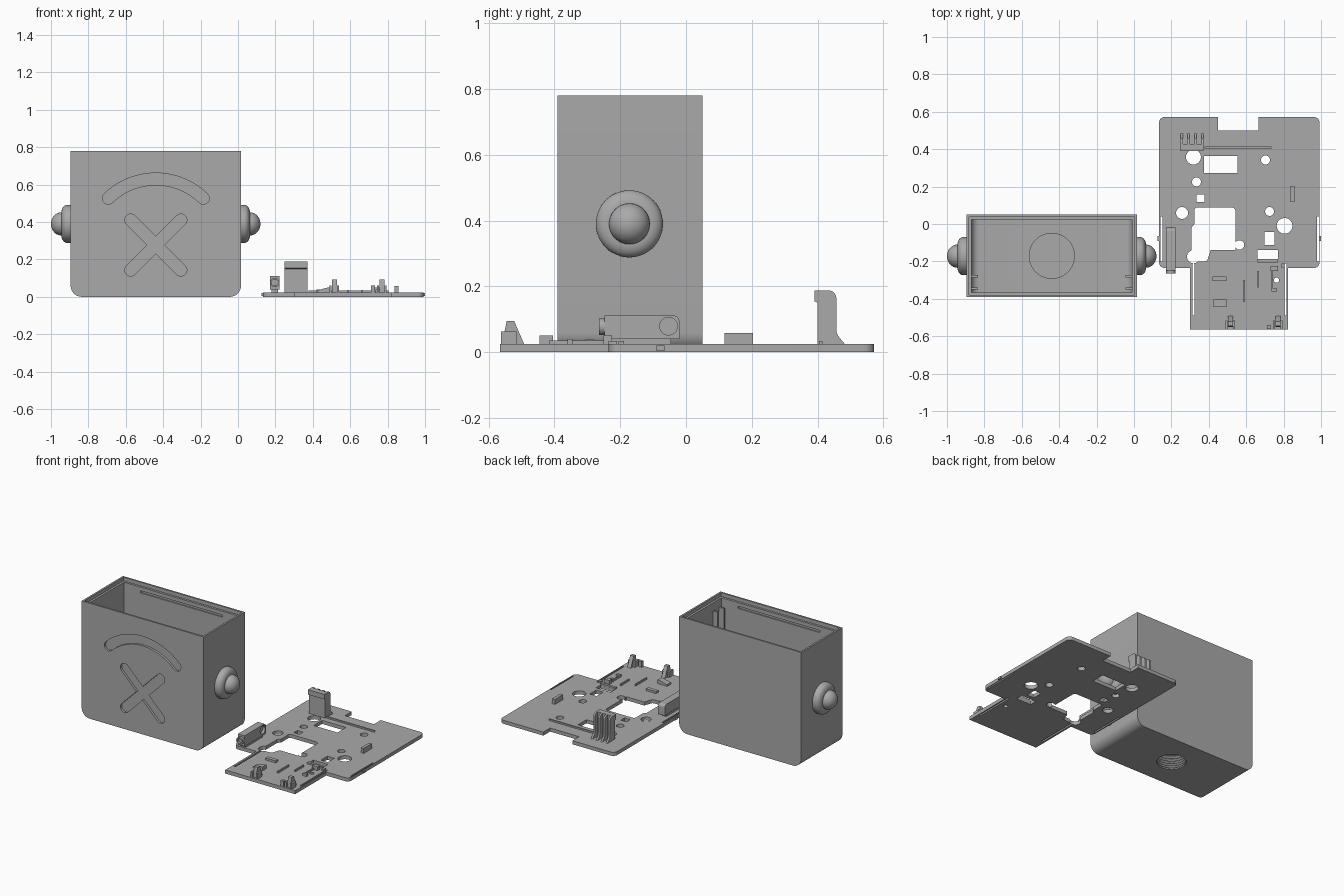
import bpy, bmesh, math
from mathutils import Vector, Matrix

old = bpy.data.objects.get("Cube")
if old:
    bpy.data.objects.remove(old, do_unlink=True)

grey = bpy.data.materials.new("plain grey")
grey.use_nodes = True
grey.diffuse_color = (0.4, 0.4, 0.4, 1)
grey.node_tree.nodes["Principled BSDF"].inputs["Base Color"].default_value = (0.4, 0.4, 0.4, 1)


def finish(name, bm):
    bmesh.ops.recalc_face_normals(bm, faces=bm.faces)
    me = bpy.data.meshes.new(name)
    bm.to_mesh(me)
    bm.free()
    me.materials.append(grey)
    ob = bpy.data.objects.new(name, me)
    bpy.context.collection.objects.link(ob)
    return ob


def prism(name, pts, lo, hi, axis="z"):
    """Extrude a 2D profile along an axis."""
    place = {"x": lambda u, v: (lo, u, v), "y": lambda u, v: (u, lo, v), "z": lambda u, v: (u, v, lo)}[axis]
    bm = bmesh.new()
    face = bm.faces.new([bm.verts.new(place(p[0], p[1])) for p in pts])
    grown = bmesh.ops.extrude_face_region(bm, geom=[face])["geom"]
    step = Vector([(hi - lo) * (axis == a) for a in "xyz"])
    bmesh.ops.translate(bm, verts=[g for g in grown if isinstance(g, bmesh.types.BMVert)], vec=step)
    return finish(name, bm)


def rect(x0, x1, y0, y1):
    return [(x0, y0), (x1, y0), (x1, y1), (x0, y1)]


def block(name, x0, x1, y0, y1, z0, z1):
    return prism(name, rect(x0, x1, y0, y1), z0, z1)


def circle(x, y, r, n=32):
    return [(x + r * math.cos(math.tau * i / n), y + r * math.sin(math.tau * i / n)) for i in range(n)]


def filleted(pts, n=8):
    """Round every corner that carries a radius as third value."""
    out = []
    for i, (x, y, *rad) in enumerate(pts):
        p = Vector((x, y))
        if not rad:
            out.append((x, y))
            continue
        r = rad[0]
        a = (Vector(pts[i - 1][:2]) - p).normalized()
        b = (Vector(pts[(i + 1) % len(pts)][:2]) - p).normalized()
        half = a.angle(b) / 2
        c = p + (a + b).normalized() * r / math.sin(half)
        s, e = (p + d * r / math.tan(half) - c for d in (a, b))
        out += [tuple(c + s.slerp(e, k / n).normalized() * r) for k in range(n + 1)]
    return out


def slot(path, r, n=10):
    """Outline of a round-ended band following a path."""
    path = [Vector(p) for p in path]
    out = []
    for line in (path, path[::-1]):
        for i, p in enumerate(line[:-1]):
            t = (line[i + 1] - line[max(i - 1, 0)]).normalized()
            out.append(p + Vector((t.y, -t.x)) * r)
        t = (line[-1] - line[-2]).normalized()
        side = Vector((t.y, -t.x))
        for k in range(n):
            a = math.pi * k / n
            out.append(line[-1] + (side * math.cos(a) + t * math.sin(a)) * r)
    return out


def lathe(name, profile, centre, turn=0.0):
    """Revolve (radius, height) points about z, then tip the axis about y."""
    bm = bmesh.new()
    vs = [bm.verts.new((r, 0, h)) for r, h in profile]
    es = [bm.edges.new(p) for p in zip(vs, vs[1:])]
    bmesh.ops.spin(bm, geom=vs + es, cent=(0, 0, 0), axis=(0, 0, 1), angle=math.tau, steps=48)
    bmesh.ops.remove_doubles(bm, verts=bm.verts, dist=1e-4)
    bm.transform(Matrix.Translation(centre) @ Matrix.Rotation(turn, 4, "Y"))
    return finish(name, bm)


def combine(target, tool, op="DIFFERENCE"):
    m = target.modifiers.new("combine", "BOOLEAN")
    m.object, m.operation, m.solver = tool, op, "EXACT"
    bpy.context.view_layer.objects.active = target
    bpy.ops.object.modifier_apply(modifier=m.name)
    bpy.data.objects.remove(tool, do_unlink=True)


# Housing: open box with rounded lower ends and a stepped rim
X0, X1, Y0, Y1, TOP = -0.895, 0.016, -0.391, 0.05, 0.78
MX, MY = (X0 + X1) / 2, (Y0 + Y1) / 2
housing = prism("housing", filleted([(X0, 0, 0.06), (X1, 0, 0.06), (X1, TOP), (X0, TOP)]), Y0, Y1, "y")
W = 0.026
combine(housing, prism("cavity", filleted([(X0 + W, W, 0.04), (X1 - W, W, 0.04), (X1 - W, 0.9), (X0 + W, 0.9)]),
                       Y0 + W, Y1 - W, "y"))
combine(housing, block("rim_step", X0 + 0.012, X1 - 0.012, Y0 + 0.012, Y1 - 0.012, TOP - 0.025, 0.9))
for y in (Y0 + W, Y1 - W):
    combine(housing, block("latch_groove", X0 + 0.15, X1 - 0.15, y - 0.008, y + 0.008, 0.715, 0.73))

# Threaded mounting socket in the floor
combine(housing, prism("boss", circle(MX, MY, 0.123, 48), 0.01, 0.12), "UNION")
teeth = [(0.1 - 0.012 * (i % 2), 0.008 * i) for i in range(1, 12)]
combine(housing, lathe("socket", [(0, -0.05), (0.1, -0.05)] + teeth + [(0, 0.088)], (MX, MY, 0)))

# Recessed front decoration: arch above a cross
arch = [(MX + 0.366 * math.cos(math.radians(a)), 0.264 + 0.366 * math.sin(math.radians(a)))
        for a in range(134, 45, -4)]
D = 0.134
cross = [[(MX - D, 0.277 - s * D), (MX + D, 0.277 + s * D)] for s in (1, -1)]
for path in [arch] + cross:
    combine(housing, prism("recess", slot(path, 0.032), Y0 - 0.05, Y0 + 0.015, "y"))

# Guide ribs inside both ends
for y in (-0.28, -0.345):
    for side, x in (("right", X0 + W), ("left", X1 - W)):
        s = 1 if side == "right" else -1
        a, b = sorted((x - s * 0.005, x + s * 0.035))
        block(side + "_guide_rib", a, b, y - 0.006, y + 0.006, 0.02, 0.7)

# Domed side knobs
collar = [(0.062 + 0.04 * math.cos(a), 0.018 + 0.031 * math.sin(a))
          for a in (math.pi / 2 * k / 8 for k in range(9))]
dome = [(0.062 * math.cos(a), 0.049 + 0.056 * math.sin(a)) for a in (math.pi / 2 * k / 10 for k in range(1, 11))]
knob = [(0, -0.005), (0.102, -0.005)] + collar + dome[:-1] + [(0, 0.105)]
lathe("left_knob", knob, (X1 - 0.001, -0.172, 0.39), math.pi / 2)
lathe("right_knob", knob, (X0, -0.172, 0.39), -math.pi / 2)

# Chassis plate with its openings
T = 0.024
plate = prism("chassis_plate", filleted([
    (0.134, -0.235, 0.03), (0.30, -0.235), (0.30, -0.565), (0.823, -0.565), (0.823, -0.235),
    (0.992, -0.235, 0.03), (0.992, 0.572, 0.03), (0.666, 0.572), (0.666, 0.5),
    (0.449, 0.5), (0.449, 0.572), (0.134, 0.572, 0.03)]), 0, T)
holes = [circle(*c) for c in (
    (0.318, 0.358, 0.04), (0.703, 0.342, 0.024), (0.334, 0.225, 0.024), (0.257, 0.059, 0.032),
    (0.725, 0.067, 0.024), (0.805, -0.01, 0.042), (0.762, -0.3, 0.014),
    (0.564, -0.112, 0.025), (0.318, -0.175, 0.035))]
holes += [rect(*r) for r in (
    (0.374, 0.553, 0.273, 0.364), (0.334, 0.377, 0.118, 0.158), (0.698, 0.75, -0.112, -0.043),
    (0.66, 0.77, -0.187, -0.139), (0.142, 0.152, -0.2, 0.04), (0.979, 0.988, -0.2, 0.04),
    (0.313, 0.324, -0.49, -0.21), (0.805, 0.816, -0.49, -0.21))]
holes.append(filleted([(0.307, -0.2), (0.39, -0.2, 0.02), (0.41, -0.14), (0.543, -0.14),
                       (0.543, 0.088, 0.02), (0.323, 0.088, 0.015), (0.323, 0), (0.307, -0.02)]))
for h in holes:
    combine(plate, prism("opening", h, -0.1, 0.1))
for side, x in (("right", 0.125), ("left", 0.99)):
    block(side + "_snap_nub", x, x + 0.01, -0.09, -0.065, 0.004, 0.02)

# Tall hooked clip, ribbed at the back
B = T - 0.004
prism("tall_clip", [(0.4, B), (0.428, B), (0.428, 0.188), (0.39, 0.188), (0.39, 0.155), (0.4, 0.15)],
      0.249, 0.372, "x")
rib = filleted([(0.42, B), (0.487, B), (0.457, 0.055, 0.04), (0.457, 0.188, 0.025), (0.42, 0.188)])
for i in range(4):
    x = 0.249 + i * 0.037
    prism("clip_rib", rib, x, x + 0.012, "x")

# Sensor holder with a bore in its front and side
holder = prism("sensor_holder", filleted([(-0.248, 0.04), (-0.02, 0.04), (-0.02, 0.112, 0.02), (-0.248, 0.112)]),
               0.172, 0.222, "x")
combine(holder, prism("side_bore", circle(-0.053, 0.079, 0.027), 0.205, 0.3, "x"))
prism("holder_nozzle", circle(0.197, 0.077, 0.025), -0.265, -0.24, "y")
combine(bpy.data.objects["holder_nozzle"], prism("nozzle_bore", circle(0.197, 0.077, 0.017), -0.3, -0.25, "y"))
block("holder_foot", 0.178, 0.215, -0.225, -0.045, B, 0.045)

# Snap hooks along the front edge
hook = [(-0.552, B), (-0.552, 0.06), (-0.545, 0.094), (-0.522, 0.094), (-0.49, B)]
for name, x in (("middle_hook", 0.502), ("side_hook", 0.757)):
    prism(name, hook, x, x + 0.026, "x")
    for dx in (-0.014, 0.026):
        block(name + "_cheek", x + dx, x + dx + 0.012, -0.563, -0.515, B, 0.062)
block("corner_stop", 0.71, 0.732, -0.562, -0.54, B, 0.062)
prism("ramp", [(0.425, B), (0.495, B), (0.495, 0.05), (0.48, 0.05), (0.425, 0.035)], -0.445, -0.405, "y")

# Low ribs, pads and stops
low_parts = {
    "rear_rib": (0.377, 0.735, 0.405, 0.415, 0.034),
    "side_stop": (0.837, 0.858, 0.117, 0.203, 0.058),
    "board_pad": (0.42, 0.495, -0.305, -0.28, 0.038),
    "centre_rib": (0.585, 0.593, -0.417, -0.3, 0.036),
    "inner_rib": (0.66, 0.668, -0.34, -0.25, 0.036),
    "outer_rib": (0.735, 0.743, -0.36, -0.25, 0.036),
    "small_stop": (0.73, 0.77, -0.25, -0.225, 0.05),
    "edge_stop": (0.735, 0.765, -0.36, -0.345, 0.04),
    "left_rail": (0.788, 0.804, -0.235, -0.21, 0.034),
    "hole_lip": (0.66, 0.77, -0.205, -0.188, 0.034)}
for name, (x0, x1, y0, y1, z) in low_parts.items():
    block(name, x0, x1, y0, y1, B, z)

# Smooth round surfaces, keep sharp edges
bpy.ops.object.select_all(action="DESELECT")
for ob in bpy.context.scene.objects:
    if ob.type == "MESH" and grey.name in ob.data.materials:
        ob.select_set(True)
        bpy.context.view_layer.objects.active = ob
bpy.ops.object.shade_smooth_by_angle(angle=math.radians(30))
